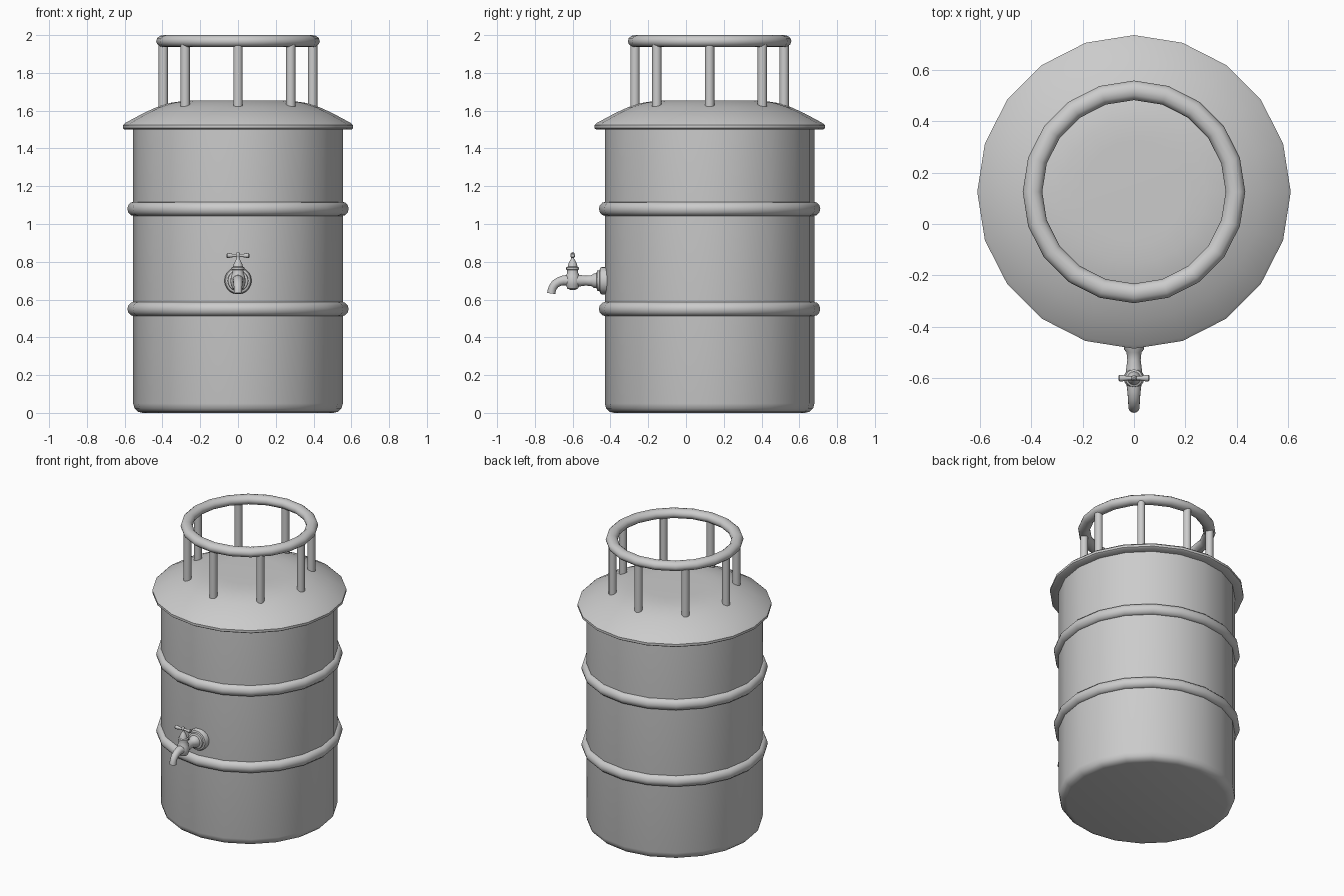
import bpy, bmesh, math
from mathutils import Vector

if "Cube" in bpy.data.objects:
    bpy.data.objects.remove(bpy.data.objects["Cube"])

CY = 0.125   # barrel axis in y
TAP_Y, TAP_Z = -0.60, 0.70


def finish(bm, name, angle=40):
    bmesh.ops.recalc_face_normals(bm, faces=bm.faces[:])
    me = bpy.data.meshes.new(name)
    bm.to_mesh(me)
    bm.free()
    ob = bpy.data.objects.new(name, me)
    bpy.context.collection.objects.link(ob)
    bpy.ops.object.select_all(action='DESELECT')
    ob.select_set(True)
    bpy.context.view_layer.objects.active = ob
    bpy.ops.object.shade_smooth_by_angle(angle=math.radians(angle))
    return ob


def skin(bm, rings, closed=False):
    """Bridge consecutive vertex rings; cap the ends unless closed."""
    n = len(rings[0])
    pairs = list(zip(rings, rings[1:]))
    if closed:
        pairs.append((rings[-1], rings[0]))
    for a, b in pairs:
        for i in range(n):
            j = (i + 1) % n
            bm.faces.new((a[i], a[j], b[j], b[i]))
    if not closed:
        bm.faces.new(rings[0])
        bm.faces.new(rings[-1])


def lathe(name, profile, origin, axis='Z', sides=20, closed=False):
    """Revolve (radius, distance along axis) points about an axis."""
    bm = bmesh.new()
    rings = []
    for r, t in profile:
        ring = []
        for i in range(sides):
            a = 2 * math.pi * i / sides
            c, s = r * math.cos(a), r * math.sin(a)
            p = {'Z': (c, s, t), 'Y': (c, t, s), 'X': (t, c, s)}[axis]
            ring.append(bm.verts.new(Vector(origin) + Vector(p)))
        rings.append(ring)
    skin(bm, rings, closed)
    return finish(bm, name)


def hoop(name, major, z, rx, rz, steps=12):
    prof = [(major + rx * math.cos(2 * math.pi * k / steps),
             z + rz * math.sin(2 * math.pi * k / steps)) for k in range(steps)]
    return lathe(name, prof, (0, CY, 0), closed=True)


def sweep_yz(name, path, sides=16):
    """Tapered tube through (y, z, radius) points in the x = 0 plane."""
    bm = bmesh.new()
    pts = [Vector((0, y, z)) for y, z, r in path]
    rings = []
    for k, p in enumerate(pts):
        tan = (pts[min(k + 1, len(pts) - 1)] - pts[max(k - 1, 0)]).normalized()
        u = Vector((1, 0, 0))
        v = tan.cross(u)
        r = path[k][2]
        rings.append([bm.verts.new(p + r * (math.cos(a) * u + math.sin(a) * v))
                      for a in (2 * math.pi * i / sides for i in range(sides))])
    skin(bm, rings)
    return finish(bm, name)


# Barrel body with rounded bottom edge
lathe("barrel_body", [(0.505, 0), (0.53, 0.006), (0.548, 0.024), (0.555, 0.05),
                      (0.555, 1.51)], (0, CY, 0))

# Reinforcing bands
for name, z in (("lower_band", 0.55), ("upper_band", 1.08)):
    hoop(name, 0.55, z, 0.036, 0.038)

# Domed lid with overhanging rim
lathe("lid", [(0.54, 1.50), (0.60, 1.50), (0.61, 1.507), (0.61, 1.523),
              (0.597, 1.535), (0.50, 1.587), (0.43, 1.619), (0.36, 1.641),
              (0.28, 1.653), (0.20, 1.655)], (0, CY, 0))

# Guard rail ring and its eight posts
hoop("guard_ring", 0.395, 1.968, 0.038, 0.032)
for i in range(8):
    a = math.pi / 4 * i
    lathe(f"guard_post_{i + 1}", [(0.025, 1.61), (0.025, 1.96)],
          (0.395 * math.cos(a), CY + 0.395 * math.sin(a), 0), sides=12)

# Tap flange and neck, running out along -y
lathe("tap_neck", [(0.072, -0.40), (0.072, -0.446), (0.066, -0.455),
                   (0.055, -0.458), (0.053, -0.470), (0.040, -0.474),
                   (0.038, -0.488), (0.029, -0.50), (0.026, -0.53),
                   (0.030, -0.56), (0.034, -0.60)],
      (0, 0, TAP_Z), axis='Y')

# Tap valve body, bonnet and stem
lathe("tap_valve", [(0.012, -0.049), (0.028, -0.042), (0.038, -0.02),
                    (0.040, 0.0), (0.036, 0.025), (0.029, 0.042),
                    (0.029, 0.056), (0.034, 0.059), (0.034, 0.070),
                    (0.026, 0.074), (0.022, 0.09), (0.013, 0.108),
                    (0.008, 0.115), (0.008, 0.128), (0.011, 0.136),
                    (0.010, 0.145), (0.004, 0.151)],
      (0, TAP_Y, TAP_Z), sides=16)

# Tap handle bar with slightly swollen ends
half = [(0.009, -0.060), (0.013, -0.056), (0.012, -0.044), (0.008, -0.025)]
lathe("tap_handle", half + [(r, -t) for r, t in reversed(half)],
      (0, TAP_Y, TAP_Z + 0.133), axis='X', sides=12)

# Curved spout
sweep_yz("tap_spout", [(-0.59, 0.70, 0.034), (-0.625, 0.702, 0.029),
                       (-0.65, 0.701, 0.026), (-0.672, 0.695, 0.024),
                       (-0.692, 0.682, 0.023), (-0.705, 0.664, 0.022),
                       (-0.711, 0.647, 0.022), (-0.713, 0.632, 0.022)])
